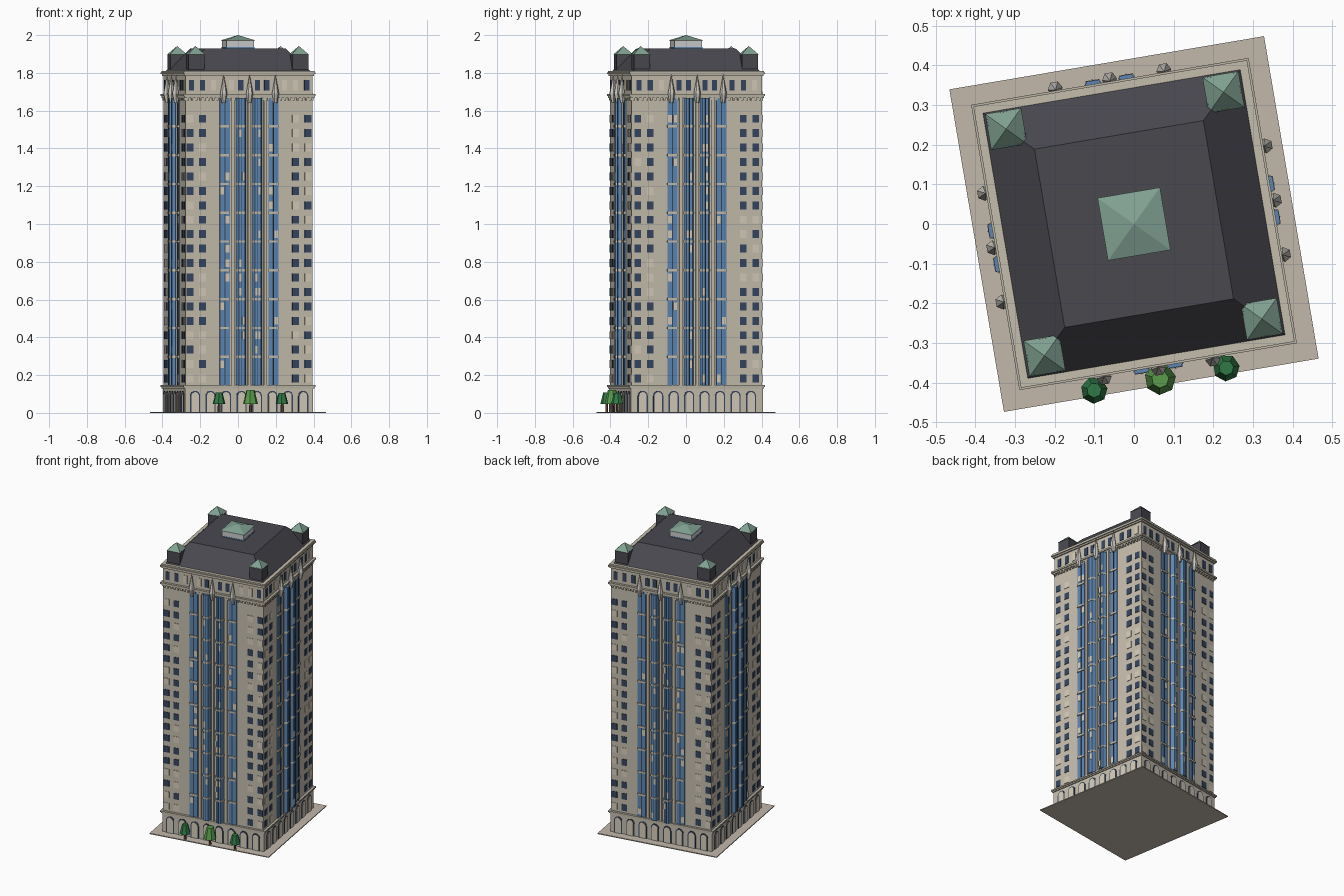
import bpy, bmesh, math, random
from mathutils import Matrix, Vector

if "Cube" in bpy.data.objects:
    bpy.data.objects.remove(bpy.data.objects["Cube"])

random.seed(4)
TURN = math.radians(9.6)          # whole tower is turned on its plaza
HX, HY = 0.340, 0.350             # wall half width / half depth
COL = {
    'stone': (.56, .51, .42, 1), 'trim': (.50, .46, .38, 1), 'glass': (.11, .24, .45, 1),
    'dark': (.035, .06, .115, 1), 'lit': (.66, .60, .49, 1), 'roof': (.065, .065, .078, 1),
    'copper': (.22, .36, .29, 1), 'pale': (.62, .64, .63, 1), 'spire': (.60, .57, .52, 1),
    'paving': (.54, .48, .41, 1), 'leaf_light': (.10, .33, .07, 1),
    'leaf_dark': (.03, .19, .06, 1), 'bark': (.16, .08, .04, 1)}
parts = {}


def solid(part, color, low, high, m=Matrix()):
    """Join two polygons (or a polygon and an apex) into a closed solid."""
    bm = parts.setdefault((part, color), bmesh.new())
    lo = [bm.verts.new(m @ Vector(p)) for p in low]
    hi = [bm.verts.new(m @ Vector(p)) for p in high]
    n = len(lo)
    bm.faces.new(lo[::-1])
    for i in range(n):
        j = (i + 1) % n
        if len(hi) == 1:
            bm.faces.new((lo[i], lo[j], hi[0]))
        else:
            bm.faces.new((lo[i], lo[j], hi[j], hi[i]))
    if len(hi) > 1:
        bm.faces.new(hi)


def rect(a, b, z, cx=0, cy=0):
    return [(cx - a, cy - b, z), (cx + a, cy - b, z), (cx + a, cy + b, z), (cx - a, cy + b, z)]


def ring(r, n, z, cx=0, cy=0):
    return [(cx + r * math.cos(math.tau * i / n), cy + r * math.sin(math.tau * i / n), z)
            for i in range(n)]


def slab(part, color, off, z0, z1):
    """Box following the tower plan, grown by off."""
    solid(part, color, rect(HX + off, HY + off, z0), rect(HX + off, HY + off, z1))


def panel(part, color, m, u, z, w, h, out, back=0.01):
    """Box on a facade: u along the wall, out = distance in front of it."""
    cy, hy = -(out - back) / 2, (out + back) / 2
    solid(part, color, rect(w / 2, hy, z - h / 2, u, cy), rect(w / 2, hy, z + h / 2, u, cy), m)


def bay(part, color, m, u, z0, z1, grow=0):
    """Canted bay window."""
    pts = [(-.028 - grow, .005), (-.016 - grow, -.024 - grow), (.016 + grow, -.024 - grow),
           (.028 + grow, .005)]
    solid(part, color, [(u + x, y, z0) for x, y in pts], [(u + x, y, z1) for x, y in pts], m)


def arch(part, color, m, u, r, spring, out):
    """Round-headed panel standing on the plaza."""
    pts = [(u - r, .006), (u + r, .006)]
    pts += [(u + r * math.cos(math.pi * i / 8), spring + r * math.sin(math.pi * i / 8))
            for i in range(9)]
    solid(part, color, [(x, .01, z) for x, z in pts], [(x, -out, z) for x, z in pts], m)


def window_color(p=.3):
    return 'lit' if random.random() < p else 'dark'


# Main masses and cornices
solid('plaza', 'paving', rect(.4025, .4125, 0), rect(.4025, .4125, .006))
slab('podium', 'stone', .004, .004, .135)
slab('podium_cornice', 'trim', .010, .130, .138)
slab('podium_cornice', 'trim', .015, .138, .147)
slab('tower_walls', 'stone', 0, .14, 1.79)
slab('belt_cornice', 'trim', .009, 1.668, 1.677)
slab('belt_cornice', 'trim', .015, 1.677, 1.688)
slab('top_cornice', 'trim', .008, 1.783, 1.793)
slab('top_cornice', 'trim', .015, 1.793, 1.802)
slab('top_cornice', 'stone', .010, 1.802, 1.811)

# Roof, rooftop pavilion and corner turrets
solid('mansard_roof', 'roof', rect(.332, .342, 1.808), rect(.216, .228, 1.930))
solid('pavilion', 'pale', rect(.074, .074, 1.925), rect(.074, .074, 1.972))
solid('pavilion_base', 'glass', rect(.076, .076, 1.925), rect(.076, .076, 1.936))
solid('pavilion_roof', 'copper', rect(.080, .080, 1.972), [(0, 0, 2.0)])
for sx in (-1, 1):
    for sy in (-1, 1):
        x, y = sx * .278, sy * .290
        solid('turret', 'roof', rect(.043, .043, 1.805, x, y), rect(.043, .043, 1.900, x, y))
        solid('turret_roof', 'copper', rect(.046, .046, 1.897, x, y), [(x, y, 1.942)])

# Four facades
FLOOR = .0764
for k in range(4):
    half, depth = (HX, HY) if k % 2 == 0 else (HY, HX)
    m = Matrix.Rotation(k * math.pi / 2, 4, 'Z') @ Matrix.Translation((0, -depth, 0))

    # Podium arcade
    for i in range(8):
        u = (i - 3.5) * .083
        arch('arch_frame', 'dark', m, u, .027, .090, .007)
        arch('arch_panel', 'lit', m, u, .020, .090, .009)

    # Side windows
    for row in range(19):
        for u in (-.317, -.250, .250, .317):
            panel('window', window_color(), m, u, .182 + row * FLOOR, .036, .042, .003)

    # Glass strips: flat outer pair, canted inner pair
    for s in (-1, 1):
        panel('outer_glass', 'glass', m, s * .131, .907, .054, 1.522, .006)
        panel('outer_mullion', 'dark', m, s * .131, .907, .005, 1.522, .010)
        bay('bay_window', 'glass', m, s * .043, .146, 1.668)
        panel('bay_mullion', 'dark', m, s * .043, .907, .003, 1.522, .027)
        panel('pier', 'stone', m, s * .087, .907, .016, 1.522, .010)
        for i in range(9):
            z = .297 + i * .1525
            panel('spandrel', 'stone', m, s * .131, z, .055, .012, .012)
            bay('bay_spandrel', 'stone', m, s * .043, z - .006, z + .006, .0015)
        for row in range(19):
            z = .182 + row * FLOOR
            for d in (-1, 1):
                if random.random() < .16:
                    panel('lit_pane', 'lit', m, s * .131 + d * .014, z, .020, .040, .008)
                if random.random() < .16:
                    panel('lit_pane', 'lit', m, s * .043 + d * .009, z, .013, .040, .0255)
    panel('pier', 'stone', m, 0, .907, .014, 1.522, .012)

    # Spires above the glass strips
    for u in (-.139, 0, .139):
        solid('spire_base', 'spire', ring(.010, 6, 1.640, u, -.016),
              ring(.019, 6, 1.690, u, -.020), m)
        solid('spire', 'spire', ring(.019, 6, 1.690, u, -.020), [(u, -.016, 1.795)], m)

    # Attic windows
    for u in (.045, .095, .190, .250, .310):
        for s in (-1, 1):
            panel('attic_window', window_color(.4), m, s * u, 1.735, .027, .054, .003)

    # Dentils under the belt cornice
    n = 30
    for i in range(n):
        u = (i + .5) / n * 2 * half - half
        panel('dentil', 'trim', m, u, 1.661, .010, .014, .008)

# Street trees
for x, r, h, leaf in ((-.169, .034, .108, 'leaf_dark'), (0, .040, .122, 'leaf_light'),
                      (.169, .034, .104, 'leaf_dark')):
    y = -.397
    solid('tree_trunk', 'bark', ring(.008, 6, .004, x, y), ring(.006, 6, .06, x, y))
    solid('tree_crown', leaf, ring(r, 7, .046, x, y), ring(r * .55, 7, h, x, y))

# Turn the collected parts into objects
mats = {}
for name, c in COL.items():
    mats[name] = bpy.data.materials.new(name)
    mats[name].diffuse_color = c
for (part, color), bm in parts.items():
    bmesh.ops.recalc_face_normals(bm, faces=bm.faces[:])
    bm.transform(Matrix.Rotation(TURN, 4, 'Z'))
    me = bpy.data.meshes.new(part)
    bm.to_mesh(me)
    bm.free()
    me.materials.append(mats[color])
    bpy.context.collection.objects.link(bpy.data.objects.new(part, me))

for m in bpy.data.materials:
    if m.users and not m.is_grease_pencil:
        m.use_nodes = True
        m.node_tree.nodes["Principled BSDF"].inputs["Base Color"].default_value = m.diffuse_color
